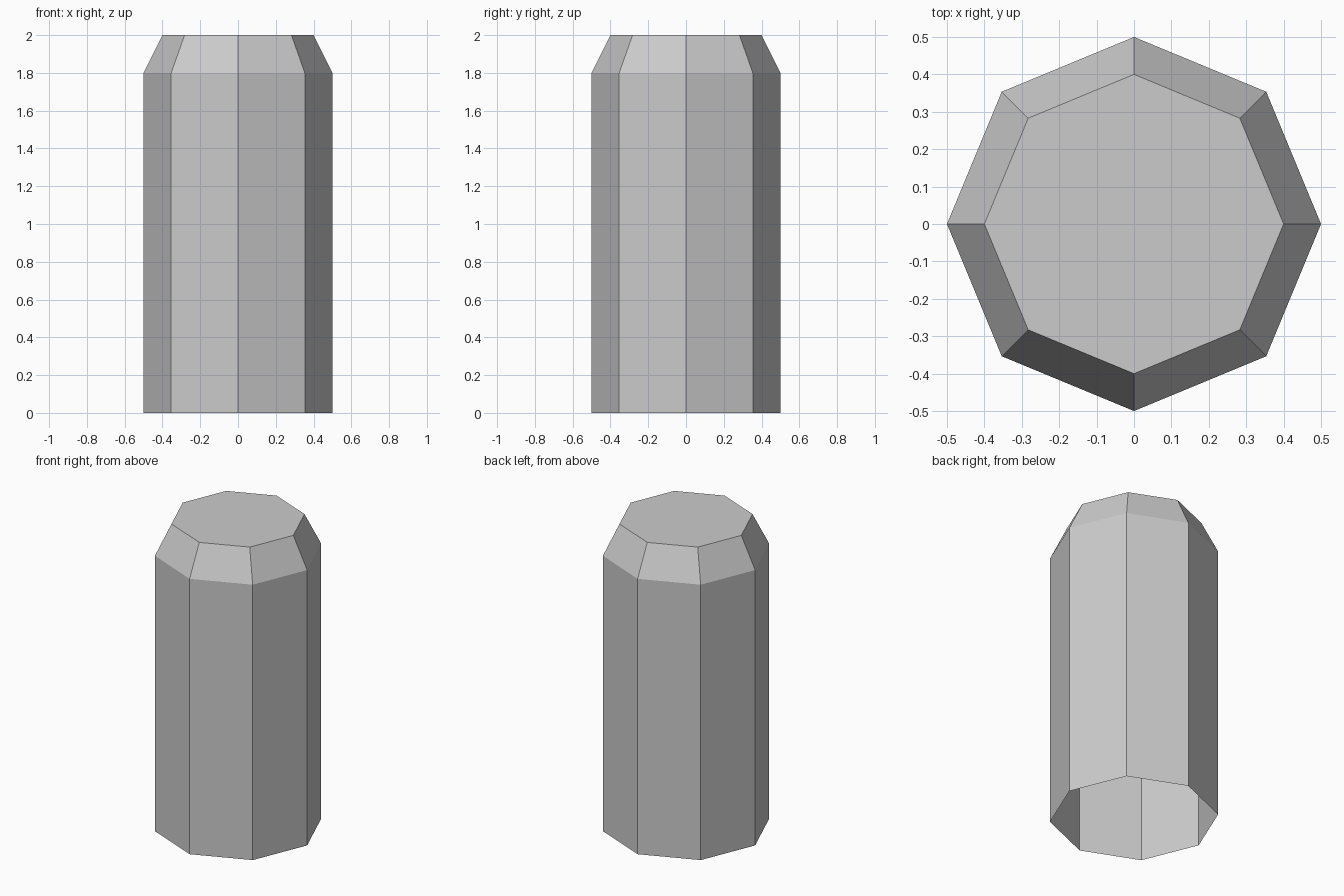
import bpy, bmesh
from math import cos, sin, tau

if "Cube" in bpy.data.objects:
    bpy.data.objects.remove(bpy.data.objects["Cube"])

SIDES = 8
PROFILE = [(0.5, 0.0), (0.5, 1.8), (0.4, 2.0)]  # radius, height

bm = bmesh.new()
rings = [[bm.verts.new((r * cos(tau * i / SIDES), r * sin(tau * i / SIDES), z))
          for i in range(SIDES)] for r, z in PROFILE]

# Straight walls and bevelled shoulder
for low, high in zip(rings, rings[1:]):
    for i in range(SIDES):
        j = (i + 1) % SIDES
        bm.faces.new((low[i], low[j], high[j], high[i]))

# Flat top; the underside stays open
bm.faces.new(rings[-1])

mesh = bpy.data.meshes.new("octagonal_post")
bm.to_mesh(mesh)
bm.free()
post = bpy.data.objects.new("octagonal_post", mesh)
bpy.context.collection.objects.link(post)
